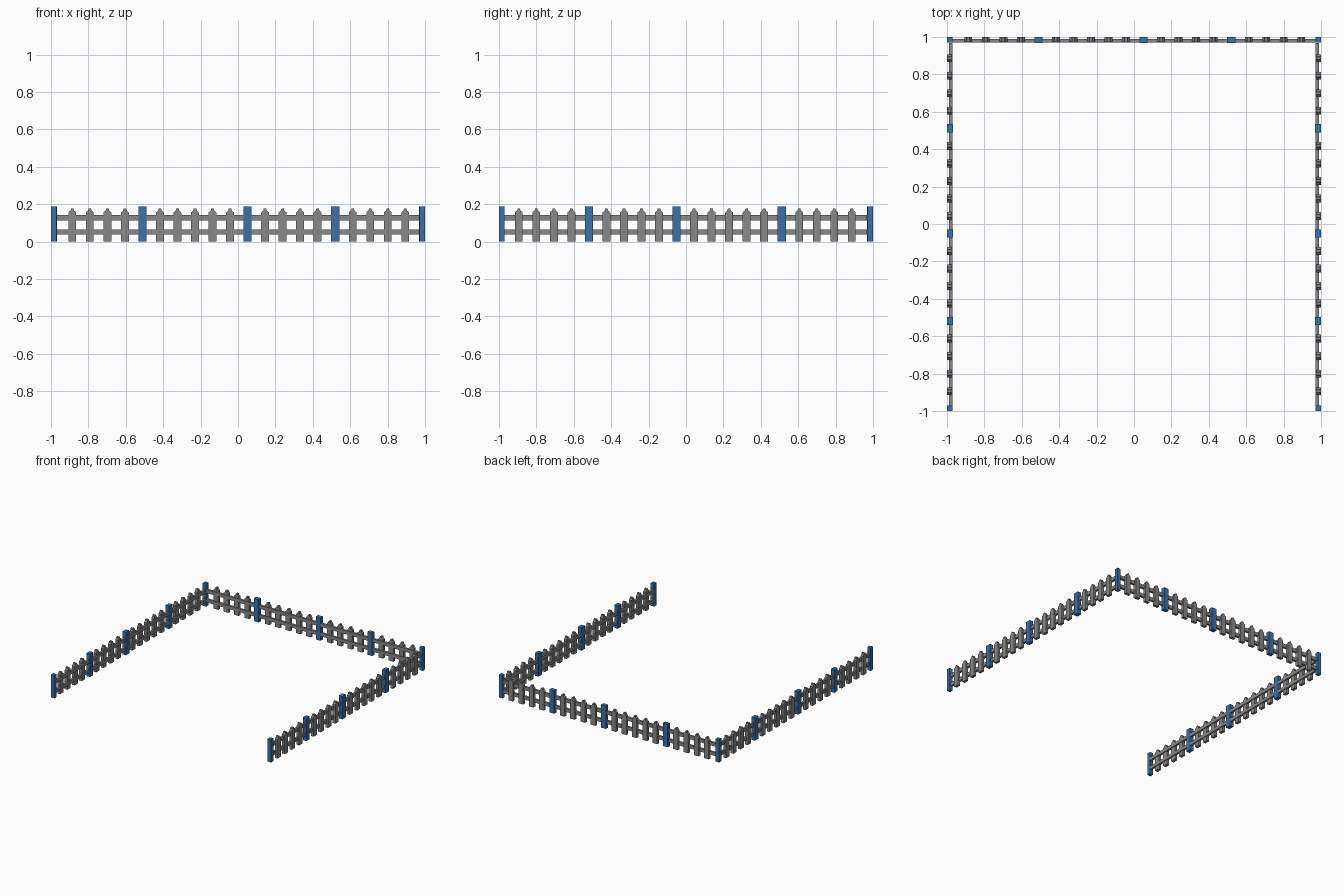
import bpy, bmesh, math
from mathutils import Matrix

cube = bpy.data.objects.get("Cube")
if cube:
    bpy.data.objects.remove(cube, do_unlink=True)


def material(name, rgb):
    m = bpy.data.materials.new(name)
    m.use_nodes = True
    m.diffuse_color = (*rgb, 1)
    m.node_tree.nodes["Principled BSDF"].inputs["Base Color"].default_value = (*rgb, 1)
    return m


GREY = material("grey wood", (0.25, 0.25, 0.25))
BLUE = material("blue post", (0.045, 0.165, 0.40))

PITCH = 0.0937      # spacing of pickets and posts
START = -0.886      # first picket along a run
OUTER = 1.0         # outer face of the fence


def slab(name, outline, near, far, mat, matrix):
    """Extrude an (along, height) outline through the fence thickness."""
    bm = bmesh.new()
    face = bm.faces.new([bm.verts.new((a, near, z)) for a, z in outline])
    ext = bmesh.ops.extrude_face_region(bm, geom=[face])
    moved = [g for g in ext["geom"] if isinstance(g, bmesh.types.BMVert)]
    bmesh.ops.translate(bm, verts=moved, vec=(0, far - near, 0))
    bmesh.ops.transform(bm, matrix=matrix, verts=bm.verts)
    bmesh.ops.recalc_face_normals(bm, faces=bm.faces)
    mesh = bpy.data.meshes.new(name)
    bm.to_mesh(mesh)
    bm.free()
    mesh.materials.append(mat)
    obj = bpy.data.objects.new(name, mesh)
    bpy.context.collection.objects.link(obj)
    return obj


def rect(a0, a1, z0, z1):
    return [(a0, z0), (a1, z0), (a1, z1), (a0, z1)]


def picket_outline(c):
    # straight board with sloped shoulders and a narrow blunt tip
    half = [(0.021, 0), (0.021, 0.156), (0.009, 0.166), (0.007, 0.176)]
    return [(c + a, z) for a, z in half] + [(c - a, z) for a, z in reversed(half)]


def fence_run(side, matrix, post_slots):
    # two rails behind the pickets
    for level, z0, z1 in (("lower", 0.037, 0.064), ("upper", 0.114, 0.142)):
        slab(f"{side}_{level}_rail", rect(-0.975, 0.975, z0, z1),
             0.970, 0.988, GREY, matrix)
    # evenly spaced pickets, with a post in some slots
    for i in range(20):
        c = START + PITCH * i
        if i in post_slots:
            slab(f"{side}_post", rect(c - 0.022, c + 0.022, 0, 0.188),
                 0.968, OUTER, BLUE, matrix)
        else:
            slab(f"{side}_picket", picket_outline(c), 0.976, OUTER, GREY, matrix)


# back run, then a side run and its mirror image
fence_run("back", Matrix.Identity(4), (4, 10, 15))
right_turn = Matrix.Rotation(math.radians(90), 4, "Z")
mirror_x = Matrix.Scale(-1, 4, (1, 0, 0))
# along the right run the slots are counted from the front
side_shift = Matrix.Translation((0, -0.008, 0))
fence_run("right", side_shift @ right_turn, (4, 9, 15))
fence_run("left", side_shift @ mirror_x @ right_turn, (4, 9, 15))

# corner and end posts
for sx, side in ((-1, "right"), (1, "left")):
    for sy, end in ((-1, "end"), (1, "corner")):
        x = sx * 0.985
        slab(f"{side}_{end}_post", rect(x - 0.015, x + 0.015, 0, 0.188),
             sy * 0.97, sy * OUTER, BLUE, Matrix.Identity(4))
